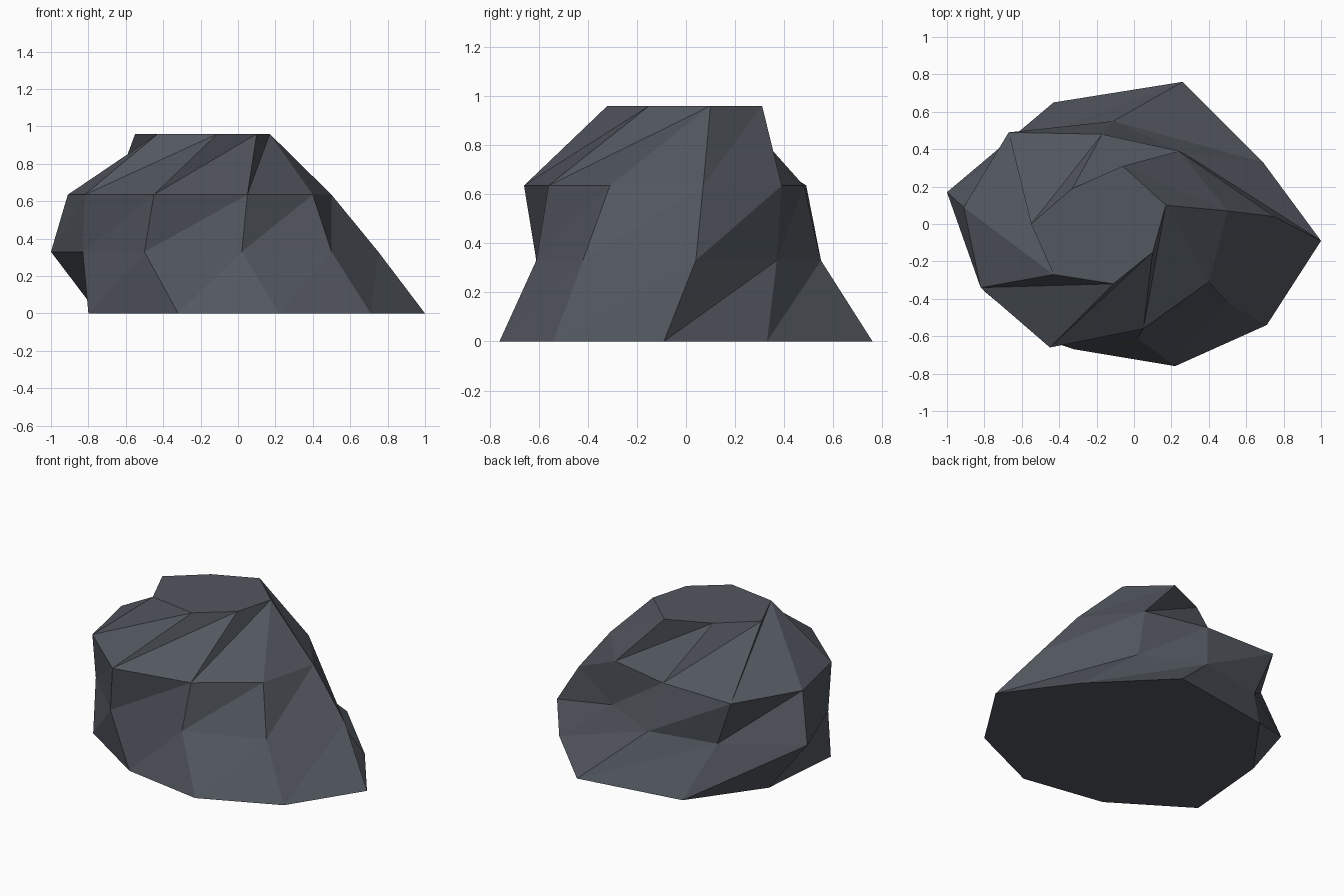
import bpy
import bmesh

if "Cube" in bpy.data.objects:
    bpy.data.objects.remove(bpy.data.objects["Cube"])

# One slate colour for the whole boulder
slate = bpy.data.materials.new("dark_slate")
slate.diffuse_color = (0.085, 0.096, 0.115, 1.0)
slate.use_nodes = True
slate.node_tree.nodes["Principled BSDF"].inputs["Base Color"].default_value = slate.diffuse_color

# Four irregular nine-sided outlines: height, then (x, y) counter-clockwise
RINGS = [
    (0.00, [(1.0, -.09), (.69, .33), (.26, .76), (-.43, .65), (-.75, .21),
            (-.80, -.36), (-.32, -.67), (.22, -.76), (.71, -.54)]),
    (0.33, [(.75, .04), (.28, .37), (-.11, .55), (-.55, .46), (-1.0, .17),
            (-.83, -.29), (-.50, -.61), (.02, -.61), (.50, -.42)]),
    (0.635, [(.50, .07), (.24, .39), (-.17, .48), (-.67, .49), (-.91, .09),
             (-.82, -.34), (-.45, -.66), (.05, -.56), (.40, -.31)]),
    (0.96, [(.17, .10), (-.06, .31), (-.33, .19), (-.55, 0), (-.43, -.27),
            (-.43, -.27), (-.11, -.32), (.10, -.15), (.17, .10)]),
]


def tri(bm, *verts):
    """Add a triangle unless two of its corners coincide."""
    if len(set(verts)) == 3:
        bm.faces.new(verts)


bm = bmesh.new()
loops = []
for z, outline in RINGS:
    made = {}
    for p in outline:
        if p not in made:
            made[p] = bm.verts.new((p[0], p[1], z))
    loops.append([made[p] for p in outline])

# Faceted sides, each panel split along the same diagonal
for low, high in zip(loops, loops[1:]):
    for i in range(len(low)):
        j = (i + 1) % len(low)
        tri(bm, low[i], low[j], high[j])
        tri(bm, low[i], high[j], high[i])

# Flat underside and flat crown
bm.faces.new(list(reversed(loops[0])))
bm.faces.new(list(dict.fromkeys(loops[-1])))
bmesh.ops.recalc_face_normals(bm, faces=bm.faces[:])

mesh = bpy.data.meshes.new("boulder")
bm.to_mesh(mesh)
bm.free()
mesh.materials.append(slate)
boulder = bpy.data.objects.new("boulder", mesh)
bpy.context.collection.objects.link(boulder)
